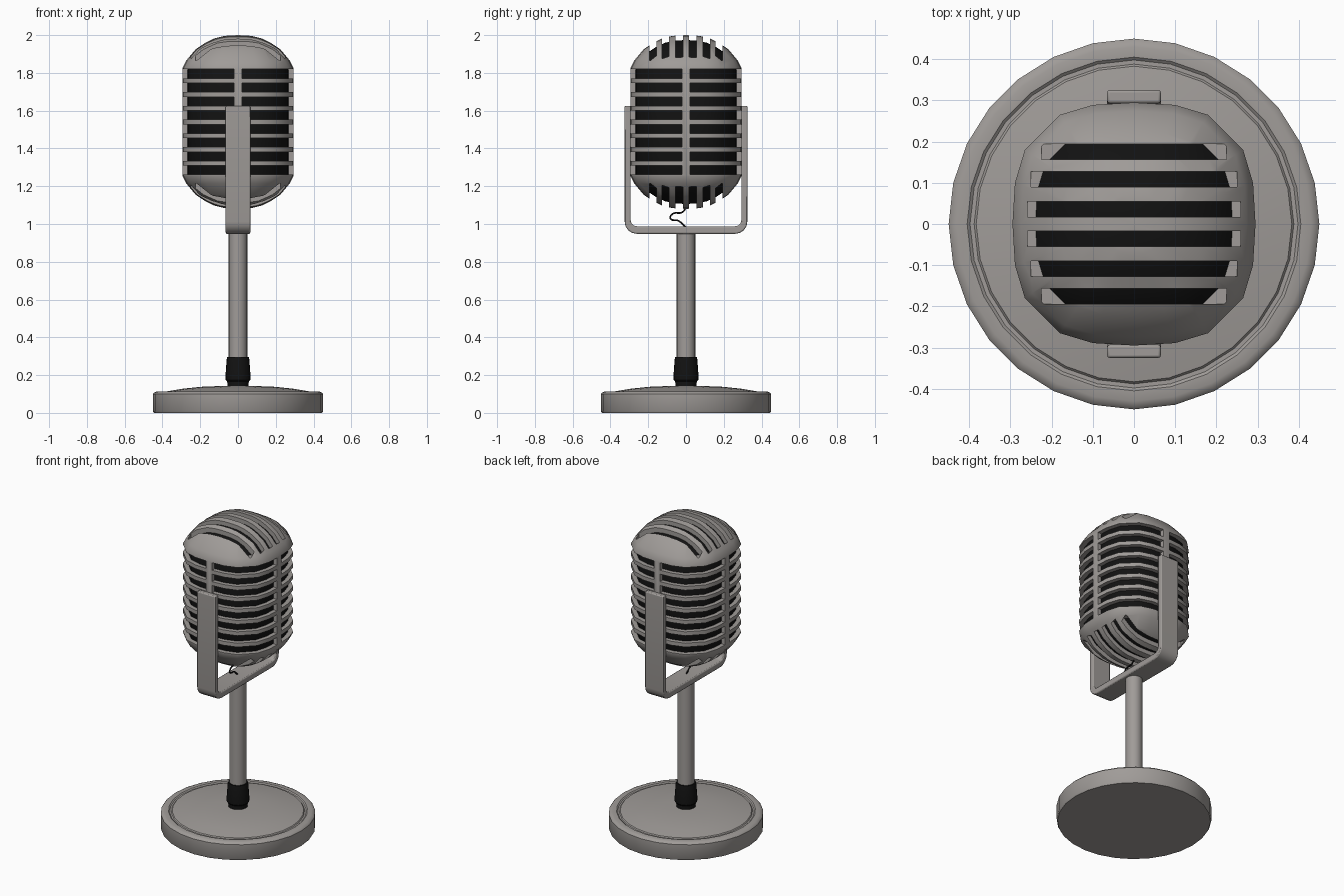
import bpy, bmesh, math
from mathutils import Matrix, Vector

if "Cube" in bpy.data.objects:
    bpy.data.objects.remove(bpy.data.objects["Cube"])


def material(name, rgb):
    m = bpy.data.materials.new(name)
    m.diffuse_color = (*rgb, 1)
    m.use_nodes = True
    m.node_tree.nodes["Principled BSDF"].inputs["Base Color"].default_value = m.diffuse_color
    return m


METAL = material("warm_grey_metal", (0.35, 0.33, 0.315))
BLACK = material("black", (0.006, 0.006, 0.006))


def finish(bm, name, mat, angle=35):
    bmesh.ops.recalc_face_normals(bm, faces=bm.faces)
    me = bpy.data.meshes.new(name)
    bm.to_mesh(me)
    bm.free()
    ob = bpy.data.objects.new(name, me)
    bpy.context.collection.objects.link(ob)
    if mat:
        me.materials.append(mat)
        activate(ob)
        bpy.ops.object.shade_smooth_by_angle(angle=math.radians(angle))
    return ob


def activate(ob):
    bpy.ops.object.select_all(action='DESELECT')
    ob.select_set(True)
    bpy.context.view_layer.objects.active = ob


def loft(outline, profile, name, mat, angle=35):
    """Stack scaled copies of a closed outline; a zero scale makes a pole."""
    bm = bmesh.new()
    n = len(outline)
    rings = []
    for s, z in profile:
        if s == 0:
            rings.append([bm.verts.new((0, 0, z))] * n)
        else:
            rings.append([bm.verts.new((x * s, y * s, z)) for x, y in outline])
    for a, b in zip(rings, rings[1:]):
        for i in range(n):
            j = (i + 1) % n
            quad = list(dict.fromkeys((a[i], a[j], b[j], b[i])))
            bm.faces.new(quad)
    return finish(bm, name, mat, angle)


def circle(n):
    return [(math.sin(2 * math.pi * i / n), math.cos(2 * math.pi * i / n)) for i in range(n)]


# Weighted base with raised rim and low domed plate
loft(circle(28), [(0, 0), (.445, 0), (.45, .008), (.45, .1), (.443, .108), (.43, .113),
                  (.405, .113), (.398, .107), (.388, .107), (.383, .113), (.3, .127),
                  (.2, .138), (.1, .142), (0, .142)], "base", METAL)

# Stand pole and rubber collar
loft(circle(20), [(0, .12), (.049, .12), (.049, .965), (0, .965)], "pole", METAL)
loft(circle(20), [(0, .13), (.056, .13), (.057, .165), (.066, .175), (.066, .2),
                  (.06, .285), (.057, .295), (0, .295)], "collar", BLACK)

# Rounded-square head outline, one quarter turned four times
quarter = [(.295, 0), (.289, .1), (.265, .18), (.18, .265), (.1, .289)]
outline = []
for k in range(4):
    c, s = round(math.cos(k * math.pi / 2)), round(math.sin(k * math.pi / 2))
    outline += [(x * c - y * s, x * s + y * c) for x, y in quarter]

MID = 1.54
dome = [(1, .285), (.93, .325), (.76, .385), (.6, .417), (.42, .443), (.24, .456), (0, .46)]


def capsule(inset):
    k = 1 - inset / .295
    top = [(s * k, MID + h - inset * (h / .46) ** 2) for s, h in dome]
    return [(s, 2 * MID - z) for s, z in reversed(top)] + top


# Dark inner core behind the grille
loft(outline, capsule(.026), "inner_core", BLACK)

# Slotted head shell
head = loft(outline, capsule(0), "head_grille", METAL)
cut = bmesh.new()


def box(x0, x1, y0, y1, z0, z1):
    size = Vector((x1 - x0, y1 - y0, z1 - z0))
    mid = Vector((x0 + x1, y0 + y1, z0 + z1)) / 2
    bmesh.ops.create_cube(cut, size=1, matrix=Matrix.Translation(mid) @ Matrix.Diagonal((*size, 1)))


# Side slots: eight levels in each quadrant, leaving four posts
for i in range(8):
    z = 1.285 + i * .0729
    for sx in (-1, 1):
        for sy in (-1, 1):
            xs, ys = sorted((sx * .022, sx * .4)), sorted((sy * .022, sy * .4))
            box(*xs, *ys, z - .024, z + .024)
# Dome slots, top and bottom
for y, half_x in ((.036, .258), (.109, .25), (.175, .225)):
    for sy in (-1, 1):
        for lo, hi in ((1.865, 2.1), (.98, 1.215)):
            box(-half_x, half_x, sy * y - .019, sy * y + .019, lo, hi)
cutter = finish(cut, "slot_cutter", None)
cutter.hide_render = True

activate(head)
shell = head.modifiers.new("shell", 'SOLIDIFY')
shell.thickness, shell.offset = .032, -1
slots = head.modifiers.new("slots", 'BOOLEAN')
slots.operation, slots.solver, slots.object = 'DIFFERENCE', 'EXACT', cutter
for m in ("shell", "slots"):
    bpy.ops.object.modifier_apply(modifier=m)
bpy.data.objects.remove(cutter)
bpy.ops.object.shade_smooth_by_angle(angle=math.radians(35))

# U-shaped yoke: a bent flat strap


def u_path(half, bottom, radius):
    right = [(half - radius + radius * math.sin(a), bottom + radius - radius * math.cos(a))
             for a in (math.radians(t) for t in (0, 22.5, 45, 67.5, 90))] + [(half, 1.625)]
    return [(-y, z) for y, z in reversed(right)] + right


bm = bmesh.new()
outer, inner = u_path(.325, .948, .065), u_path(.293, .988, .033)
rows = [[bm.verts.new((x, y, z)) for y, z in path]
        for x, path in ((-.065, outer), (.065, outer), (.065, inner), (-.065, inner))]
for r in range(4):
    a, b = rows[r], rows[(r + 1) % 4]
    for i in range(len(a) - 1):
        bm.faces.new((a[i], a[i + 1], b[i + 1], b[i]))
for i in (0, -1):
    bm.faces.new([row[i] for row in rows])
yoke = finish(bm, "yoke", METAL)
bev = yoke.modifiers.new("soft_edges", 'BEVEL')
bev.width, bev.segments, bev.limit_method, bev.angle_limit = .006, 2, 'ANGLE', math.radians(50)

# Short cable from head to yoke
cu = bpy.data.curves.new("cable", 'CURVE')
cu.dimensions, cu.bevel_depth, cu.bevel_resolution, cu.resolution_u = '3D', .005, 1, 6
sp = cu.splines.new('BEZIER')
path = [(.004, 1.095), (-.02, 1.062), (-.07, 1.054), (-.083, 1.03), (-.04, 1.017), (-.003, .985)]
sp.bezier_points.add(len(path) - 1)
for p, (y, z) in zip(sp.bezier_points, path):
    p.co = (0, y, z)
    p.handle_left_type = p.handle_right_type = 'AUTO'
cu.materials.append(BLACK)
cable = bpy.data.objects.new("cable", cu)
bpy.context.collection.objects.link(cable)
